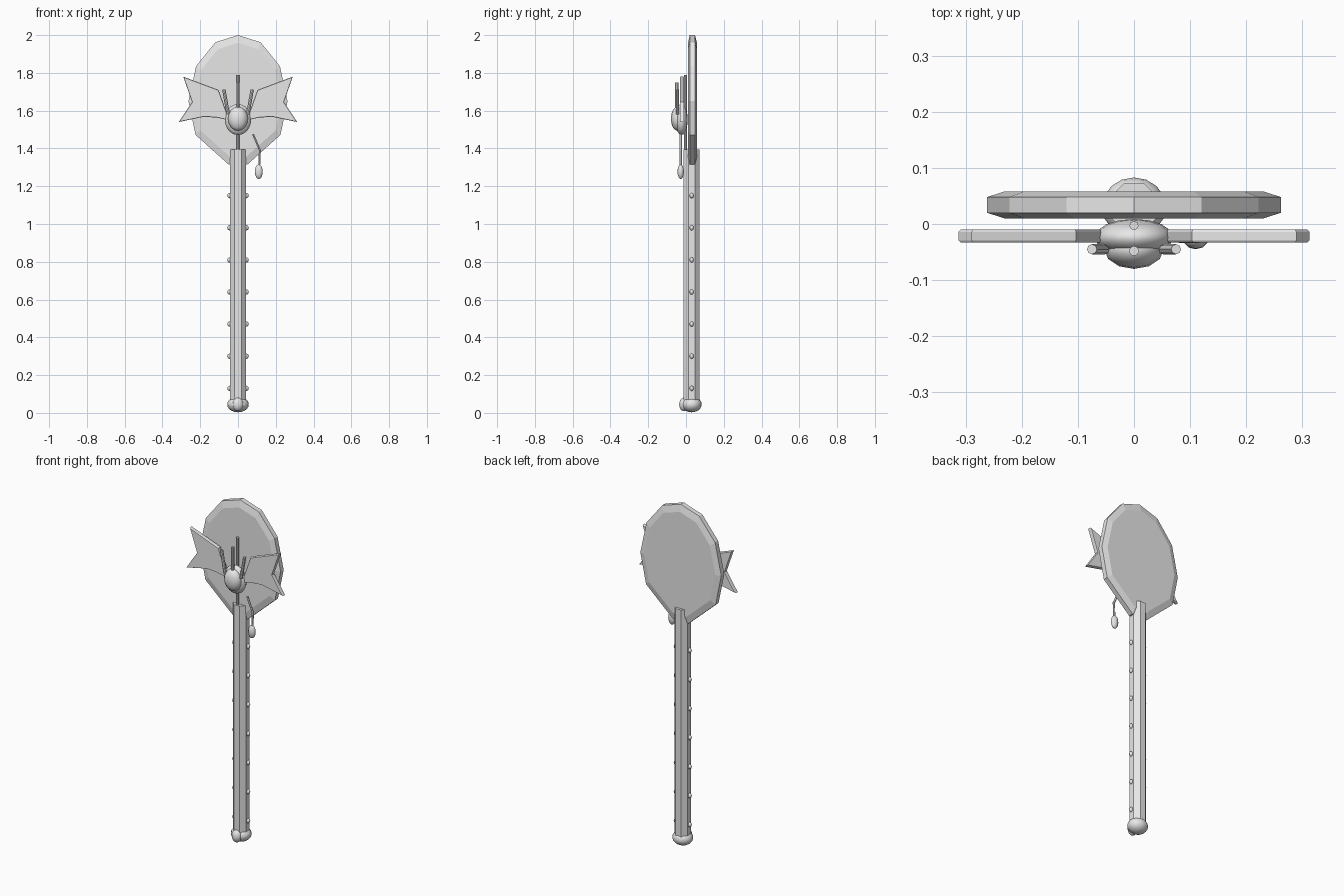
import bpy, bmesh, math
from mathutils import Vector

if "Cube" in bpy.data.objects:
    bpy.data.objects.remove(bpy.data.objects["Cube"])

grey = bpy.data.materials.new("light_grey")
grey.diffuse_color = (0.8, 0.8, 0.8, 1)
grey.use_nodes = True
grey.node_tree.nodes["Principled BSDF"].inputs["Base Color"].default_value = grey.diffuse_color


def finish(bm, name, smooth=False):
    bmesh.ops.recalc_face_normals(bm, faces=bm.faces[:])
    for f in bm.faces:
        f.smooth = smooth
    me = bpy.data.meshes.new(name)
    bm.to_mesh(me)
    bm.free()
    me.materials.append(grey)
    ob = bpy.data.objects.new(name, me)
    bpy.context.collection.objects.link(ob)
    return ob


def ball(name, loc, size, seg=16, rings=10):
    bm = bmesh.new()
    bmesh.ops.create_uvsphere(bm, u_segments=seg, v_segments=rings, radius=1)
    bmesh.ops.scale(bm, vec=size, verts=bm.verts)
    bmesh.ops.translate(bm, vec=loc, verts=bm.verts)
    return finish(bm, name, True)


def rod(name, a, b, r, sides=8, turn=0.0):
    a, b = Vector(a), Vector(b)
    bm = bmesh.new()
    bmesh.ops.create_cone(bm, cap_ends=True, segments=sides, radius1=r, radius2=r,
                          depth=(b - a).length)
    q = Vector((0, 0, 1)).rotation_difference(b - a)
    for v in bm.verts:
        c, s = math.cos(turn), math.sin(turn)
        p = Vector((v.co.x * c - v.co.y * s, v.co.x * s + v.co.y * c, v.co.z))
        v.co = q @ p + (a + b) / 2
    return finish(bm, name)


def plate(name, pts, y0, y1, chamfer, centre, inset):
    """Flat slab from an x-z outline, with chamfered front and back rims."""
    bm = bmesh.new()
    cx, cz = centre
    rings = []
    for y, k in ((y0, 1 - inset), (y0 + chamfer, 1), (y1 - chamfer, 1), (y1, 1 - inset)):
        rings.append([bm.verts.new((cx + (x - cx) * k, y, cz + (z - cz) * k)) for x, z in pts])
    n = len(pts)
    for r0, r1 in zip(rings, rings[1:]):
        for i in range(n):
            j = (i + 1) % n
            bm.faces.new((r0[i], r0[j], r1[j], r1[i]))
    bm.faces.new(rings[0])
    bm.faces.new(rings[-1])
    return finish(bm, name)


# Faceted oval head
half = [(0.12, 1.962), (0.222, 1.835), (0.262, 1.65), (0.225, 1.472), (0.05, 1.315)]
outline = [(0, 2.0)] + half + [(-x, z) for x, z in reversed(half)]
plate("oval_head", outline, 0.01, 0.058, 0.01, (0, 1.66), 0.12)

# Handle with end knob and front gem
rod("handle", (0, 0.03, 0.04), (0, 0.03, 1.395), 0.046, 8, math.pi / 8)
ball("end_knob", (0, 0.03, 0.045), (0.057, 0.053, 0.042))
ball("end_gem", (0, -0.012, 0.045), (0.029, 0.024, 0.036), 10, 8)

# Central boss and its gem
ball("boss", (0, -0.024, 1.553), (0.07, 0.033, 0.082))
ball("boss_gem", (0, -0.045, 1.557), (0.053, 0.035, 0.064), 12, 8)

# Spikes
rod("centre_rod", (0, -0.003, 1.37), (0, -0.003, 1.79), 0.008)
rod("front_spike", (0, -0.048, 1.58), (0, -0.048, 1.75), 0.009)

wing = [(0.05, 1.55), (0.11, 1.563), (0.18, 1.568), (0.313, 1.54), (0.243, 1.645),
        (0.29, 1.78), (0.103, 1.71), (0.06, 1.59)]
for s, side in ((-1, "left"), (1, "right")):
    rod("spike_" + side, (s * 0.052, -0.045, 1.58), (s * 0.075, -0.045, 1.712), 0.009)
    plate("wing_" + side, [(s * x, z) for x, z in wing], -0.033, -0.01, 0.004,
          (s * 0.17, 1.64), 0.03)
    # Studs up the handle
    for i in range(7):
        ball(f"stud_{side}_{i}", (s * 0.044, 0.03, 0.13 + 0.17 * i), (0.013, 0.011, 0.014), 8, 6)

# Hanging charm
rod("cord_upper", (0.08, -0.028, 1.475), (0.116, -0.028, 1.39), 0.006, 6)
rod("cord_lower", (0.116, -0.028, 1.395), (0.112, -0.028, 1.3), 0.006, 6)
ball("charm_drop", (0.11, -0.028, 1.277), (0.022, 0.017, 0.039), 10, 8)
